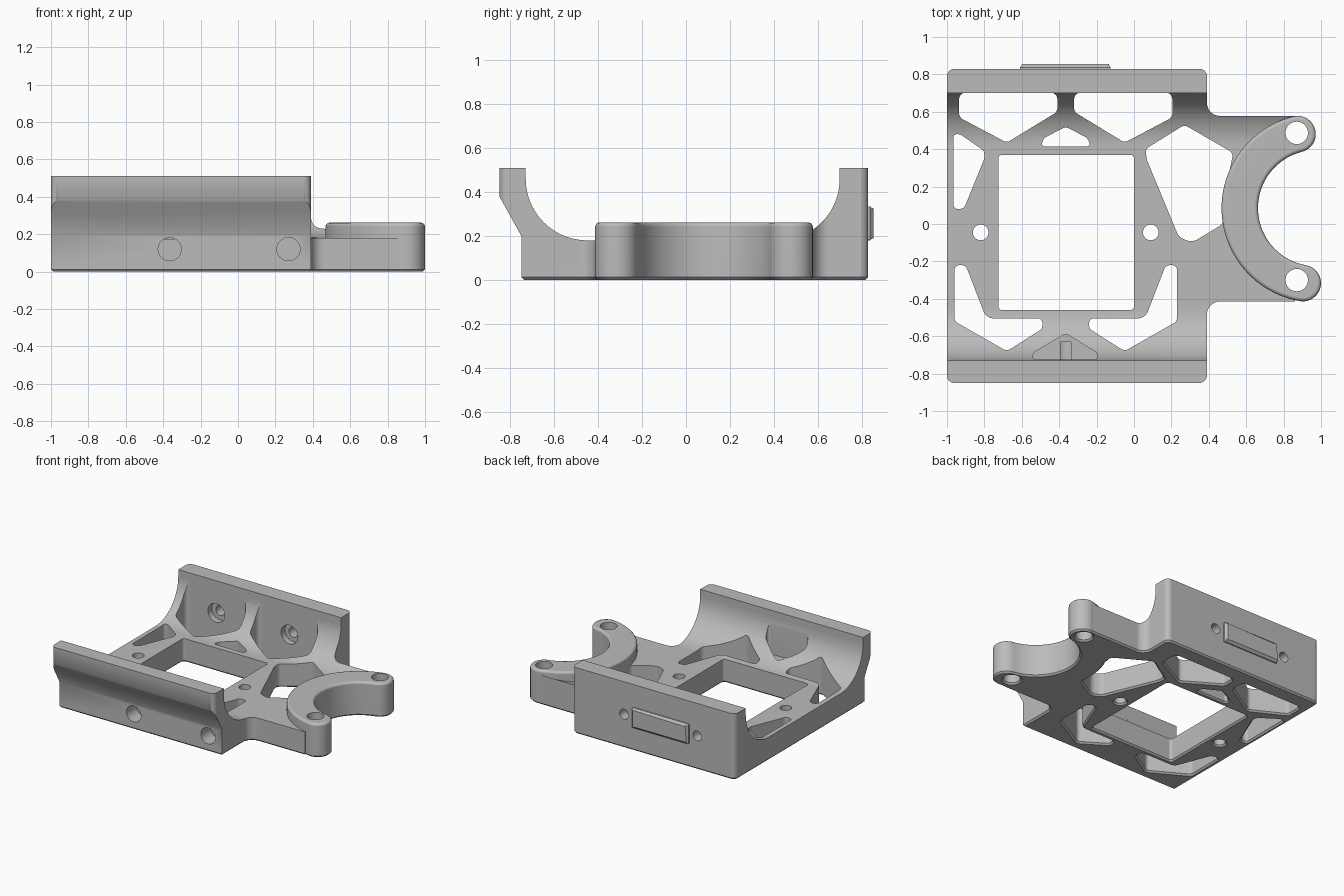
import bpy, bmesh, math
from mathutils import Vector

cube = bpy.data.objects.get("Cube")
if cube:
    bpy.data.objects.remove(cube, do_unlink=True)

grey = bpy.data.materials.new("plain grey")
grey.use_nodes = True
grey.diffuse_color = (0.5, 0.5, 0.5, 1)
for node in grey.node_tree.nodes:
    if node.type == 'BSDF_PRINCIPLED':
        node.inputs["Base Color"].default_value = grey.diffuse_color

AXES = {'x': lambda a, b, h: (h, a, b),
        'y': lambda a, b, h: (a, h, b),
        'z': lambda a, b, h: (a, b, h)}


def arc(cx, cy, r, start, end, n):
    """Points along an arc, angles in degrees."""
    angles = [math.radians(start + (end - start) * i / n) for i in range(n + 1)]
    return [Vector((cx + r * math.cos(t), cy + r * math.sin(t))) for t in angles]


def circle(cx, cy, r):
    return arc(cx, cy, r, 0, 360, 32)[:-1]


def rounded(corners, radius, steps=7):
    """Polygon with filleted corners; a third item overrides the radius."""
    out = []
    for i, c in enumerate(corners):
        p = Vector(c[:2])
        r = c[2] if len(c) > 2 else radius
        a = Vector(corners[i - 1][:2]) - p
        b = Vector(corners[(i + 1) % len(corners)][:2]) - p
        if r == 0:
            out.append(p)
            continue
        half = a.angle(b) / 2
        t = min(r / math.tan(half), 0.45 * a.length, 0.45 * b.length)
        p1, p2, w = p + a.normalized() * t, p + b.normalized() * t, math.sin(half)
        for k in range(steps + 1):
            s = k / steps
            k1, k2, k3 = (1 - s) ** 2, 2 * w * s * (1 - s), s * s
            out.append((p1 * k1 + p * k2 + p2 * k3) / (k1 + k2 + k3))
    return out


def offset(points, d):
    """Move an outline outward by d."""
    n = len(points)
    area = sum(points[i - 1].x * points[i].y - points[i].x * points[i - 1].y for i in range(n))
    sign = 1 if area > 0 else -1
    out = []
    for i, p in enumerate(points):
        e1 = (p - points[i - 1]).normalized()
        e2 = (points[(i + 1) % n] - p).normalized()
        n1, n2 = Vector((e1.y, -e1.x)), Vector((e2.y, -e2.x))
        out.append(p + (n1 + n2) * (sign * d / (1 + n1.dot(n2))))
    return out


def prism(name, points, levels, axis='z'):
    """Extrude an outline through (height, offset) levels."""
    bm = bmesh.new()
    rings = []
    for h, d in levels:
        ring = offset(points, d) if d else points
        rings.append([bm.verts.new(AXES[axis](p.x, p.y, h)) for p in ring])
    n = len(points)
    for low, high in zip(rings, rings[1:]):
        for i in range(n):
            j = (i + 1) % n
            bm.faces.new((low[i], low[j], high[j], high[i]))
    bm.faces.new(rings[0][::-1])
    bm.faces.new(rings[-1])
    bmesh.ops.recalc_face_normals(bm, faces=bm.faces)
    mesh = bpy.data.meshes.new(name)
    bm.to_mesh(mesh)
    bm.free()
    mesh.materials.append(grey)
    obj = bpy.data.objects.new(name, mesh)
    bpy.context.collection.objects.link(obj)
    return obj


def select(obj):
    bpy.ops.object.select_all(action='DESELECT')
    obj.select_set(True)
    bpy.context.view_layer.objects.active = obj


def combine(obj, tool, operation='DIFFERENCE'):
    """Apply a boolean and discard the tool."""
    mod = obj.modifiers.new("cut", 'BOOLEAN')
    mod.operation, mod.solver, mod.object = operation, 'EXACT', tool
    select(obj)
    bpy.ops.object.modifier_apply(modifier=mod.name)
    bpy.data.objects.remove(tool, do_unlink=True)


CUT = [(-0.01, 0.022), (0.012, 0), (0.47, 0)]
MID = -0.365
CX, CY, R_IN, R_OUT = 0.973, 0.085, 0.31, 0.505


def mirrored(corners):
    return [(2 * MID - c[0],) + tuple(c[1:]) for c in corners]


# Cradle: channel profile trimmed to the plan outline
profile = [Vector(p) for p in [(-0.738, -0.05), (-0.738, 0), (-0.75, 0.012), (-0.75, 0.2),
                               (-0.9, 0.47), (-0.9, 0.51), (-0.73, 0.51)]]
profile += arc(-0.45, 0.46, 0.28, 180, 270, 20) + arc(0.42, 0.46, 0.28, 270, 360, 20)
profile += [Vector(p) for p in [(0.7, 0.51), (0.9, 0.51), (0.9, -0.05)]]
cradle = prism("cradle", profile, [(-1.1, 0), (1.1, 0)], 'x')
plan = rounded([(-1, -0.85), (0.39, -0.85), (0.39, -0.414, 0.07), (0.86, -0.414, 0),
                (0.86, 0.578, 0), (0.39, 0.578, 0.07), (0.39, 0.83), (-1, 0.83)], 0.04)
combine(cradle, prism("plan", plan, [(0, -0.012), (0.012, 0), (0.6, 0)]), 'INTERSECT')

# Crescent clamp: arc band with round ends
mid_r, cap_r = (R_IN + R_OUT) / 2, (R_OUT - R_IN) / 2
ends = [(CX + mid_r * math.cos(math.radians(a)), CY + mid_r * math.sin(math.radians(a)))
        for a in (104, 260)]
band = arc(CX, CY, R_OUT, 104, 260, 48)
band += arc(*ends[1], cap_r, 260, 440, 20)[1:]
band += arc(CX, CY, R_IN, 260, 104, 40)[1:]
band += arc(*ends[0], cap_r, -76, 104, 20)[1:-1]
clamp = prism("crescent_clamp", band, [(0, -0.012), (0.012, 0), (0.243, 0), (0.252, -0.003),
                                       (0.259, -0.01), (0.262, -0.02)])

# Floor openings
rear_window = [(-0.935, 0.702), (-0.41, 0.702), (-0.41, 0.6), (-0.68, 0.435), (-0.935, 0.57)]
front_corner = [(-0.96, -0.22), (-0.9, -0.22), (-0.79, -0.505, 0.06), (-0.49, -0.505),
                (-0.49, -0.56), (-0.68, -0.68), (-0.96, -0.52)]
openings = [
    [(-0.725, -0.46, 0.02), (0, -0.46, 0.02), (0, 0.37, 0.02), (-0.725, 0.37, 0.02)],
    rear_window, mirrored(rear_window), front_corner, mirrored(front_corner),
    [(-0.5, 0.415), (-0.23, 0.415), (-0.25, 0.46), (MID, 0.52), (-0.48, 0.46)],
    [(-0.965, 0.48), (-0.93, 0.48), (-0.8, 0.39), (-0.8, 0.35), (-0.91, 0.08), (-0.965, 0.08)],
    [(0.06, 0.4), (0.27, 0.53), (0.53, 0.38), (0.475, 0.1, 0), (0.475, 0),
     (0.31, -0.1, 0.08), (0.24, -0.07, 0.06), (0.07, 0.34)],
]
for corners in openings:
    combine(cradle, prism("opening", rounded(corners, 0.035), CUT))
combine(cradle, prism("clamp_clearance", circle(CX, CY, R_IN + 0.02), [(-0.1, 0), (0.6, 0)]))
for x in (-0.82, 0.09):
    combine(cradle, prism("floor_hole", circle(x, -0.045, 0.042), CUT))

# Clamp screw holes
for y in (0.487, -0.3):
    for part in (cradle, clamp):
        combine(part, prism("clamp_hole", circle(0.87, y, 0.06), CUT))

# Recess in the front slope
recess = rounded([(-0.54, -0.725), (-0.195, -0.725), (-0.195, -0.69), (MID, -0.585),
                  (-0.54, -0.69)], 0.03)
combine(cradle, prism("front_recess", recess, [(0.175, 0), (0.47, 0)]))

# Blind holes in the front wall
for x in (MID, 0.27):
    combine(cradle, prism("front_hole", circle(x, 0.12, 0.062), [(-0.9, 0), (-0.63, 0)], 'y'))

# Counterbored holes in the rear wall
for side in (-1, 1):
    x = MID + side * 0.312
    combine(cradle, prism("rear_hole", circle(x, 0.26, 0.038), [(0.6, 0), (0.9, 0)], 'y'))
    combine(cradle, prism("counterbore", circle(x, 0.26, 0.072), [(0.66, 0), (0.75, 0)], 'y'))

# Raised bar on the rear wall
bar = rounded([(-0.61, 0.18), (-0.125, 0.18), (-0.125, 0.335), (-0.61, 0.335)], 0.008, 3)
rear_bar = prism("rear_bar", bar, [(0.81, 0), (0.838, 0), (0.855, -0.018)], 'y')

for obj in (cradle, clamp, rear_bar):
    select(obj)
    bpy.ops.object.shade_smooth_by_angle(angle=math.radians(30))
    weighted = obj.modifiers.new("even_shading", 'WEIGHTED_NORMAL')
    weighted.keep_sharp = True
